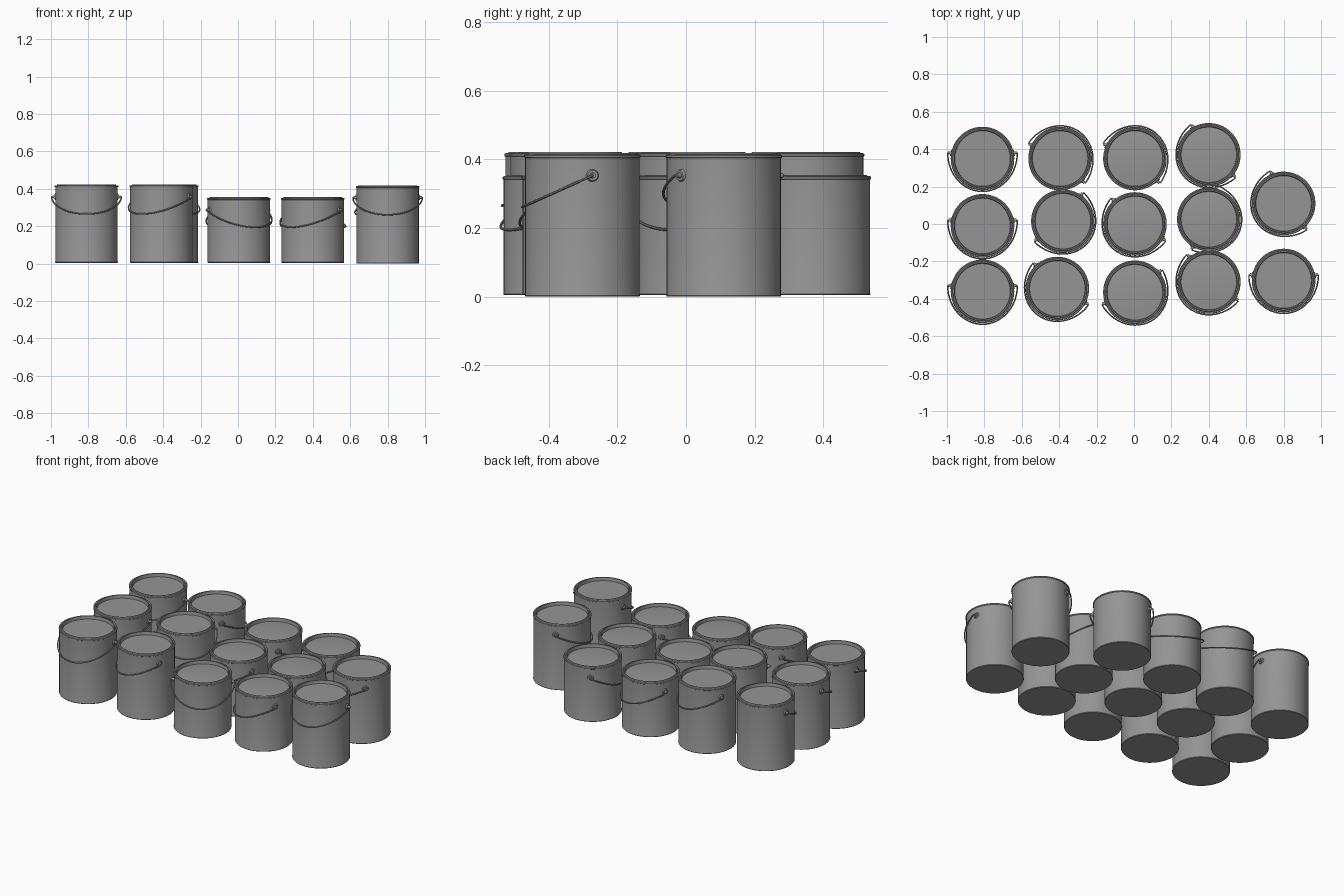
import bpy, bmesh, math
from mathutils import Matrix, Vector

cube = bpy.data.objects.get("Cube")
if cube:
    bpy.data.objects.remove(cube, do_unlink=True)

metal = bpy.data.materials.new("grey metal")
metal.use_nodes = True
grey = (0.3, 0.3, 0.3, 1)
metal.diffuse_color = grey
metal.node_tree.nodes["Principled BSDF"].inputs["Base Color"].default_value = grey

R = 0.168          # body radius
SIDES = 64


def finish(obj):
    obj.data.materials.append(metal)
    bpy.ops.object.select_all(action="DESELECT")
    obj.select_set(True)
    bpy.context.view_layer.objects.active = obj
    bpy.ops.object.shade_smooth_by_angle(angle=math.radians(35))


def new_mesh(name, bm):
    bmesh.ops.recalc_face_normals(bm, faces=bm.faces)
    mesh = bpy.data.meshes.new(name)
    bm.to_mesh(mesh)
    bm.free()
    obj = bpy.data.objects.new(name, mesh)
    bpy.context.collection.objects.link(obj)
    finish(obj)
    return obj.data


def lathe(name, profile):
    bm = bmesh.new()
    verts = [bm.verts.new((r, 0, z)) for r, z in profile]
    edges = [bm.edges.new(pair) for pair in zip(verts, verts[1:])]
    bmesh.ops.spin(bm, geom=verts + edges, axis=(0, 0, 1), cent=(0, 0, 0),
                   angle=math.tau, steps=SIDES)
    bmesh.ops.remove_doubles(bm, verts=bm.verts, dist=0.0003)
    return new_mesh(name, bm)


def can_body(name, h, dome):
    # Closed can: base, wall, rolled lip, raised lid ring, recessed lid
    lid = h - 0.02
    return lathe(name, [
        (0, 0), (R - 0.002, 0), (R, 0.003), (R - 0.001, 0.006),
        (R - 0.001, h - 0.014), (R + 0.002, h - 0.012), (R + 0.002, h - 0.006),
        (R - 0.002, h - 0.004), (0.16, h - 0.006), (0.157, h), (0.151, h),
        (0.148, lid), (0.11, lid + dome * 0.45), (0.06, lid + dome * 0.85),
        (0, lid + dome)])


def ears(name, z, back):
    # Round lugs on both sides, turned slightly behind the can's middle
    bm = bmesh.new()
    for a in (back, math.pi - back):
        out = Vector((math.cos(a), math.sin(a), 0))
        turn = out.to_track_quat("Z", "Y").to_matrix().to_4x4()
        for radius, depth in ((0.019, 0.008), (0.009, 0.02)):
            place = Matrix.Translation(out * (R + depth / 2 - 0.003) + Vector((0, 0, z)))
            bmesh.ops.create_cone(bm, cap_ends=True, segments=20, radius1=radius,
                                  radius2=radius * 0.8, depth=depth, matrix=place @ turn)
    return new_mesh(name, bm)


def bail(name, z, back):
    # Wire handle hanging in a tilted plane against the front of the can
    curve = bpy.data.curves.new(name, "CURVE")
    curve.dimensions = "3D"
    curve.bevel_depth = 0.004
    curve.bevel_resolution = 2
    curve.use_fill_caps = True
    points = []
    n = 32
    y0 = R * math.sin(back)
    for i in range(n + 1):
        t = math.pi * i / n
        s = math.sin(t)
        points.append((0.186 * math.cos(t), y0 - (0.176 + y0) * s, z - 0.092 * s))
    ear_x = R * math.cos(back)
    points = [(ear_x, y0, z)] + points + [(-ear_x, y0, z)]
    spline = curve.splines.new("POLY")
    spline.points.add(len(points) - 1)
    for p, co in zip(spline.points, points):
        p.co = (*co, 1)
    obj = bpy.data.objects.new(name, curve)
    bpy.context.collection.objects.link(obj)
    bpy.ops.object.select_all(action="DESELECT")
    obj.select_set(True)
    bpy.context.view_layer.objects.active = obj
    bpy.ops.object.convert(target="MESH")
    obj = bpy.context.view_layer.objects.active
    finish(obj)
    return obj.data


def can_parts(size, h, dome, ear_z):
    back = math.radians(10)
    return {f"{size}_can": can_body(f"{size}_can", h, dome),
            f"{size}_ears": ears(f"{size}_ears", ear_z, back),
            f"{size}_handle": bail(f"{size}_handle", ear_z, back)}


tall = can_parts("tall", 0.418, 0, 0.353)
short = can_parts("short", 0.351, 0.008, 0.282)
for name in list(tall) + list(short):
    bpy.data.objects.remove(bpy.data.objects[name], do_unlink=True)

# Cans: kind, x, y, base height, heading of the hanging handle in degrees
layout = [
    (tall, -0.81, 0.35, 0.004, 270), (tall, -0.81, -0.01, 0.004, 270),
    (tall, -0.81, -0.36, 0.004, 270), (tall, -0.395, 0.35, 0.004, 55),
    (tall, -0.38, 0.015, 0.004, 315), (tall, -0.41, -0.345, 0.004, 233),
    (short, 0.005, 0.35, 0.004, 55), (short, 0.005, 0, 0.004, 232),
    (short, 0.005, -0.365, 0.004, 300), (short, 0.40, 0.37, 0.004, 220),
    (short, 0.40, 0.025, 0.004, 340), (short, 0.40, -0.31, 0.004, 228),
    (tall, 0.80, 0.11, 0, 212), (tall, 0.80, -0.302, 0, 270),
]
for i, (kind, x, y, z, heading) in enumerate(layout, 1):
    for name, mesh in kind.items():
        part = bpy.data.objects.new(f"{name}_{i}", mesh)
        part.location = (x, y, z)
        part.rotation_euler.z = math.radians(heading + 90)
        bpy.context.collection.objects.link(part)
